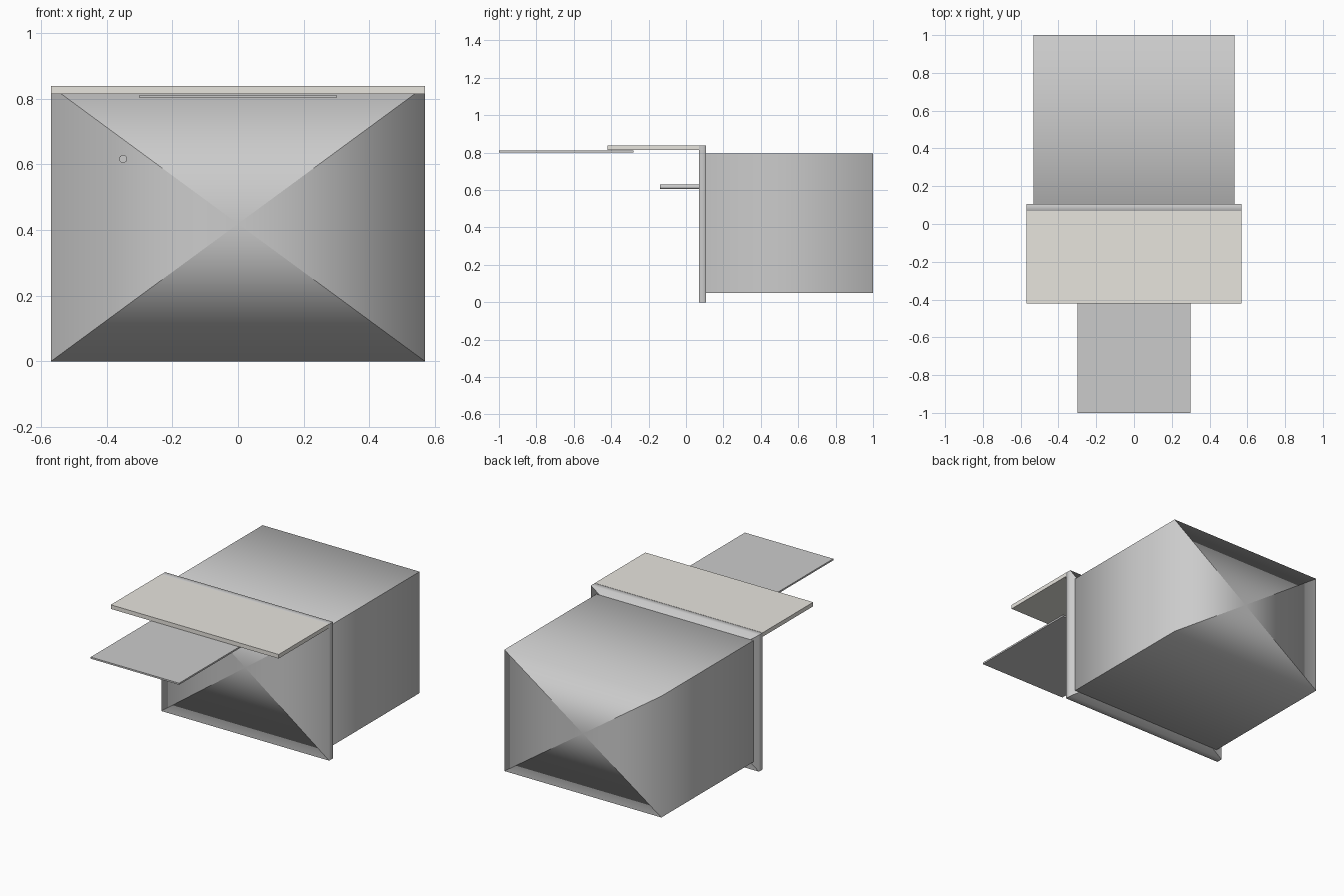
import bpy, bmesh, math
from mathutils import Vector

if "Cube" in bpy.data.objects:
    bpy.data.objects.remove(bpy.data.objects["Cube"])


def box(name, lo, hi, poked=False, mat=None):
    """Box between two corners; poked ends are fanned to a centre point and shaded into the walls."""
    lo, hi = Vector(lo), Vector(hi)
    bm = bmesh.new()
    bmesh.ops.create_cube(bm, size=1)
    for v in bm.verts:
        v.co = Vector([(lo[i] + hi[i]) / 2 + v.co[i] * (hi[i] - lo[i]) for i in range(3)])
    if poked:
        bm.normal_update()
        ends = [f for f in bm.faces if abs(f.normal.y) > 0.9]
        rims = {e for f in ends for e in f.edges}
        bmesh.ops.poke(bm, faces=ends)
        for e in bm.edges:
            e.smooth = e in rims
        for f in bm.faces:
            f.smooth = True
    me = bpy.data.meshes.new(name)
    bm.to_mesh(me)
    bm.free()
    ob = bpy.data.objects.new(name, me)
    bpy.context.collection.objects.link(ob)
    if mat:
        me.materials.append(mat)
    return ob


beige = bpy.data.materials.new("pale_beige")
beige.diffuse_color = (0.80, 0.78, 0.73, 1)
beige.use_nodes = True
beige.node_tree.nodes["Principled BSDF"].inputs["Base Color"].default_value = beige.diffuse_color

# Main body and the larger panel on its front
box("body", (-0.533, 0.074, 0.05), (0.533, 1.0, 0.795), poked=True)
box("front_panel", (-0.57, 0.07, 0.0), (0.57, 0.107, 0.838), poked=True)

# Ledge over the front, and the thin shelf further out
box("top_ledge", (-0.57, -0.42, 0.814), (0.57, 0.07, 0.839), mat=beige)
box("shelf", (-0.30, -1.0, 0.802), (0.30, -0.28, 0.812))

# Small peg sticking out of the panel
bpy.ops.mesh.primitive_cylinder_add(vertices=32, radius=0.012, depth=0.22,
                                    location=(-0.35, -0.03, 0.617),
                                    rotation=(math.pi / 2, 0, 0))
bpy.context.object.name = "peg"
bpy.ops.object.shade_smooth_by_angle(angle=math.radians(40))
